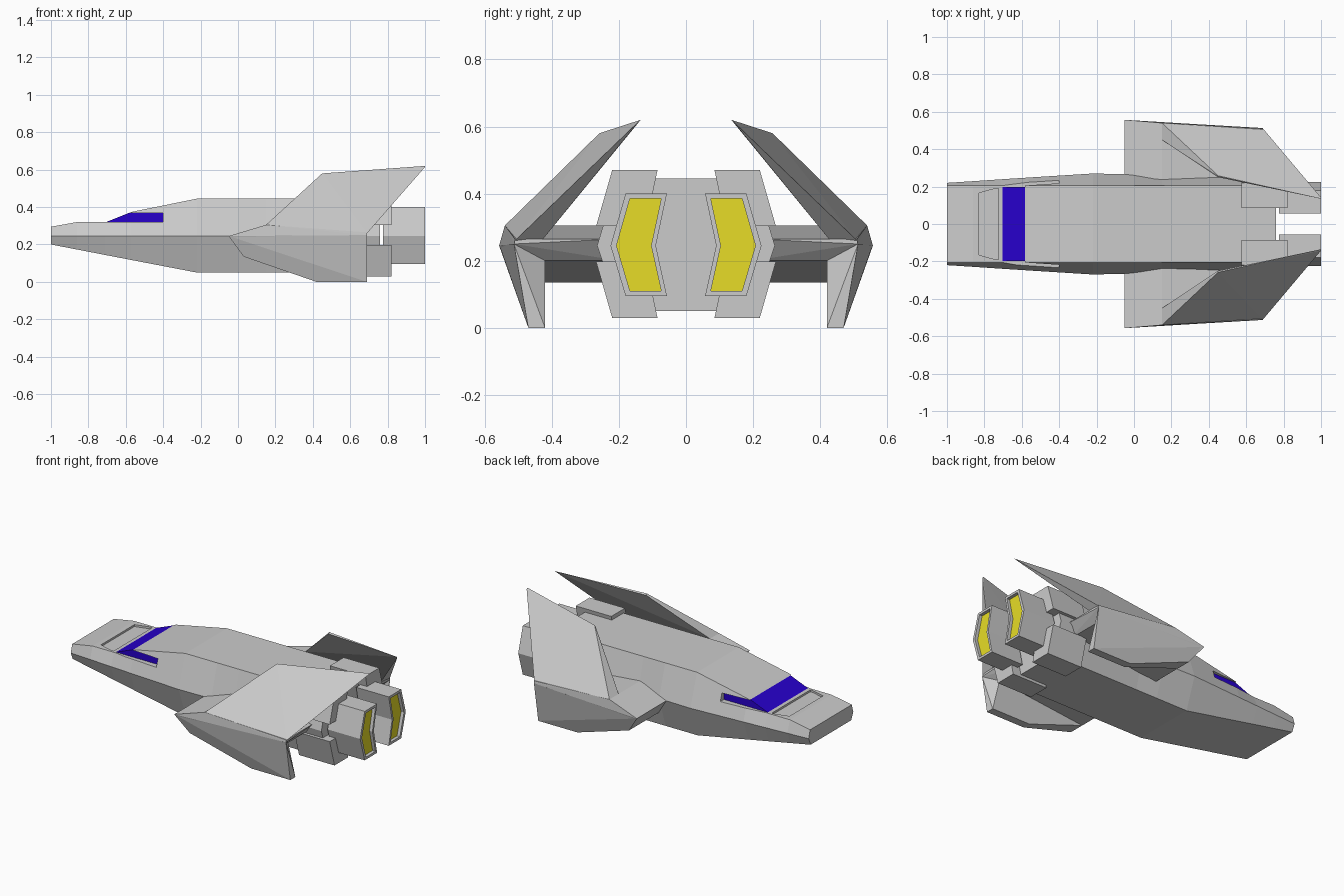
import bpy, bmesh

if "Cube" in bpy.data.objects:
    bpy.data.objects.remove(bpy.data.objects["Cube"])


def finish(name, bm, mirror=False, color=None):
    bmesh.ops.recalc_face_normals(bm, faces=bm.faces)
    me = bpy.data.meshes.new(name)
    bm.to_mesh(me)
    bm.free()
    ob = bpy.data.objects.new(name, me)
    bpy.context.collection.objects.link(ob)
    if mirror:
        m = ob.modifiers.new("mirror", 'MIRROR')
        m.use_axis = (False, True, False)
        m.use_mirror_merge = False
    if color:
        mat = bpy.data.materials.new(name)
        mat.diffuse_color = color
        mat.use_nodes = True
        mat.node_tree.nodes["Principled BSDF"].inputs["Base Color"].default_value = mat.diffuse_color
        me.materials.append(mat)
    return ob


def loft(name, rings, **kw):
    """Bridge equal-sized rings of points and cap both ends."""
    bm = bmesh.new()
    loops = [[bm.verts.new(p) for p in r] for r in rings]
    n = len(loops[0])
    for a, b in zip(loops, loops[1:]):
        for i in range(n):
            j = (i + 1) % n
            bm.faces.new((a[i], a[j], b[j], b[i]))
    bm.faces.new(loops[0])
    bm.faces.new(loops[-1])
    return finish(name, bm, **kw)


def hull(name, pts, **kw):
    """Faceted solid wrapped around a few corner points."""
    bm = bmesh.new()
    for p in pts:
        bm.verts.new(p)
    bmesh.ops.convex_hull(bm, input=bm.verts)
    bmesh.ops.dissolve_limit(bm, angle_limit=0.02, verts=bm.verts, edges=bm.edges)
    return finish(name, bm, **kw)


def at_x(x, yz):
    return [(x, y, z) for y, z in yz]


def at_y(y, xz):
    return [(x, y, z) for x, z in xz]


# fuselage: x, half width at the crease, top z, bottom z
stations = [(-1, .22, .295, .2), (-.86, .229, .32, .173), (-.71, .239, .32, .144),
            (-.57, .248, .374, .117), (-.22, .27, .445, .05), (0, .265, .445, .05),
            (.15, .252, .445, .05), (.76, .265, .445, .05)]
fuselage = loft("fuselage", [
    at_x(x, [(.205, t), (w, .245), (.2, b), (-.2, b), (-w, .245), (-.205, t)])
    for x, w, t, b in stations])

# cutters: cockpit slot and shallow nose panel
slot = [(-.74, .321), (-.74, .369), (-.4, .369), (-.4, .321)]
trap = [(-.83, .165), (-.74, .19), (-.725, .19), (-.725, -.19), (-.74, -.19), (-.83, -.165)]
cutters = [
    loft("cockpit_cutter", [at_y(-.4, slot), at_y(.4, slot)]),
    loft("nose_panel_cutter", [[(x, y, z) for x, y in trap] for z in (.308, .35)])]
for c in cutters:
    m = fuselage.modifiers.new("cut", 'BOOLEAN')
    m.object = c
    m.solver = 'EXACT'
    c.hide_render = True
    c.hide_viewport = True

# wrap-around cockpit glass
glass = [(-.71, .318), (-.58, .37), (-.39, .37), (-.39, .318)]
loft("cockpit_glass", [at_y(-.198, glass), at_y(.198, glass)], color=(.02, .0, .6, 1))

# wing root, upper fin and lower fin
root = [(-.05, .245, .557), (.15, .305, .54), (.69, .265, .51), (.64, .2, .5), (.03, .135, .518)]
hull("wing_root", [(x, y, z) for x, z, yo in root for y in (.2, yo)]
     + [(.69, .512, .25)], mirror=True)
hull("upper_fin", [(.15, .54, .305), (.15, .45, .305), (.45, .258, .58), (.45, .25, .572),
                   (1, .135, .62), (1, .142, .614), (.69, .51, .26), (.68, .43, .26)],
     mirror=True)
hull("lower_fin", [(-.05, .556, .245), (.69, .513, .25), (.03, .518, .135), (.03, .42, .135),
                   (.42, .47, 0), (.42, .42, 0), (.69, .47, 0), (.69, .42, 0),
                   (.64, .42, .2)], mirror=True)

# engine blocks above and below the nozzles
block = [(.085, .47), (.22, .47), (.268, .303), (.12, .303)]
for name, prof in (("upper_engine_block", block),
                   ("lower_engine_block", [(y, .5 - z) for y, z in block])):
    loft(name, [at_x(.575, prof), at_x(.82, prof)], mirror=True)

# chevron nozzles with recessed glow
outer = [(.057, .4), (.18, .4), (.225, .245), (.18, .095), (.057, .095), (.09, .245)]
inner = [(.074, .385), (.167, .385), (.207, .245), (.167, .11), (.074, .11), (.104, .245)]
loft("engine_nozzle", [at_x(.775, outer), at_x(1, outer), at_x(1, inner), at_x(.975, inner)],
     mirror=True)
loft("engine_glow", [at_x(.95, inner), at_x(.98, inner)], mirror=True, color=(.8, .72, .02, 1))
